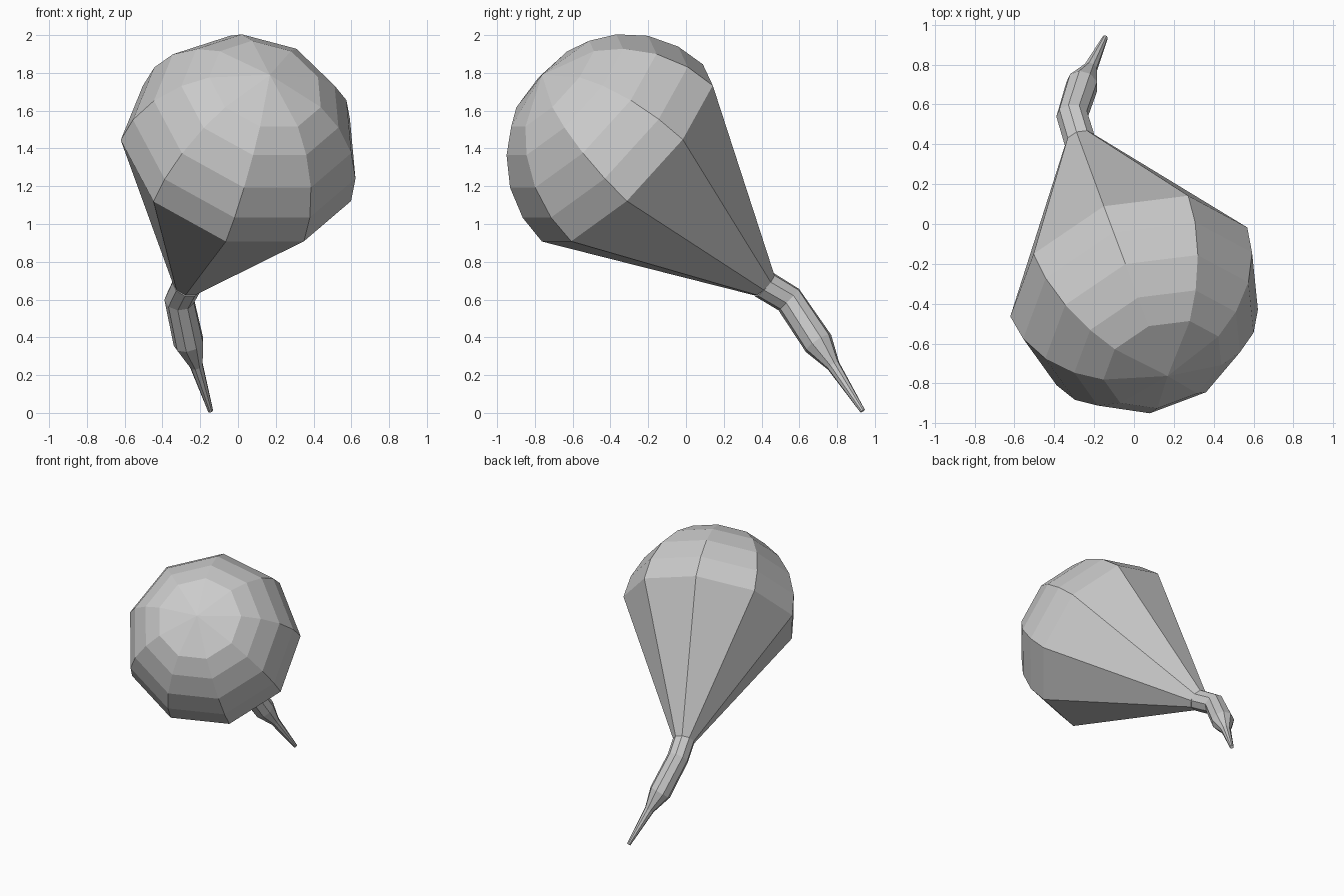
import bpy, bmesh
from math import sin, cos, pi, radians
from mathutils import Vector

cube = bpy.data.objects.get("Cube")
if cube:
    bpy.data.objects.remove(cube, do_unlink=True)

SIDES = 9
RADIUS = 0.645
CENTRE = Vector((0, -0.31, 1.362))
AXIS = Vector((0.2625, -0.703, 0.663)).normalized()   # towards the dome pole
UP = Vector((-0.235, 0.62, 0.75))                     # first corner of each ring

grey = bpy.data.materials.new("plain_grey")
grey.use_nodes = True
grey.diffuse_color = (0.6, 0.6, 0.6, 1)
grey.node_tree.nodes["Principled BSDF"].inputs["Base Color"].default_value = (0.6, 0.6, 0.6, 1)


def ring(bm, centre, direction, radius):
    """Polygon of vertices around a point, square to a direction."""
    d = direction.normalized()
    u = (UP - d * UP.dot(d)).normalized()
    v = d.cross(u)
    return [bm.verts.new(centre + radius * (u * cos(2 * pi * i / SIDES) + v * sin(2 * pi * i / SIDES)))
            for i in range(SIDES)]


def loft(name, sections, pole=None):
    """Skin a list of (centre, direction, radius) rings, ending in a pole or a cap."""
    bm = bmesh.new()
    rings = [ring(bm, *s) for s in sections]
    for a, b in zip(rings, rings[1:]):
        for i in range(SIDES):
            j = (i + 1) % SIDES
            bm.faces.new((a[i], a[j], b[j], b[i]))
    bm.faces.new(rings[0])
    if pole:
        tip = bm.verts.new(pole)
        for i in range(SIDES):
            bm.faces.new((rings[-1][i], rings[-1][(i + 1) % SIDES], tip))
    else:
        bm.faces.new(rings[-1])
    bmesh.ops.recalc_face_normals(bm, faces=bm.faces)
    mesh = bpy.data.meshes.new(name)
    bm.to_mesh(mesh)
    bm.free()
    mesh.materials.append(grey)
    obj = bpy.data.objects.new(name, mesh)
    bpy.context.collection.objects.link(obj)
    return obj


# Bulb: straight cone from the neck, then a faceted half sphere
neck = CENTRE - AXIS * 1.03
bulb = [(neck, AXIS, 0.08)]
for angle in (0, 15, 31, 47, 61):
    a = radians(angle)
    bulb.append((CENTRE + AXIS * RADIUS * sin(a), AXIS, RADIUS * cos(a)))
loft("bulb", bulb, CENTRE + AXIS * RADIUS)

# Stem: collar, swelling and thin tail along a bent path
path = [(neck, 0.08),
        (Vector((-0.31, 0.545, 0.60)), 0.08),
        (Vector((-0.26, 0.70, 0.37)), 0.082),
        (Vector((-0.22, 0.78, 0.25)), 0.036),
        (Vector((-0.145, 0.935, 0.01)), 0.014)]
stem = []
for k, (point, radius) in enumerate(path):
    before = path[k - 1][0] if k else point + AXIS * 0.1
    after = path[min(k + 1, len(path) - 1)][0]
    stem.append((point, (point - before).normalized() + (after - point).normalized(), radius))
loft("stem", stem)
